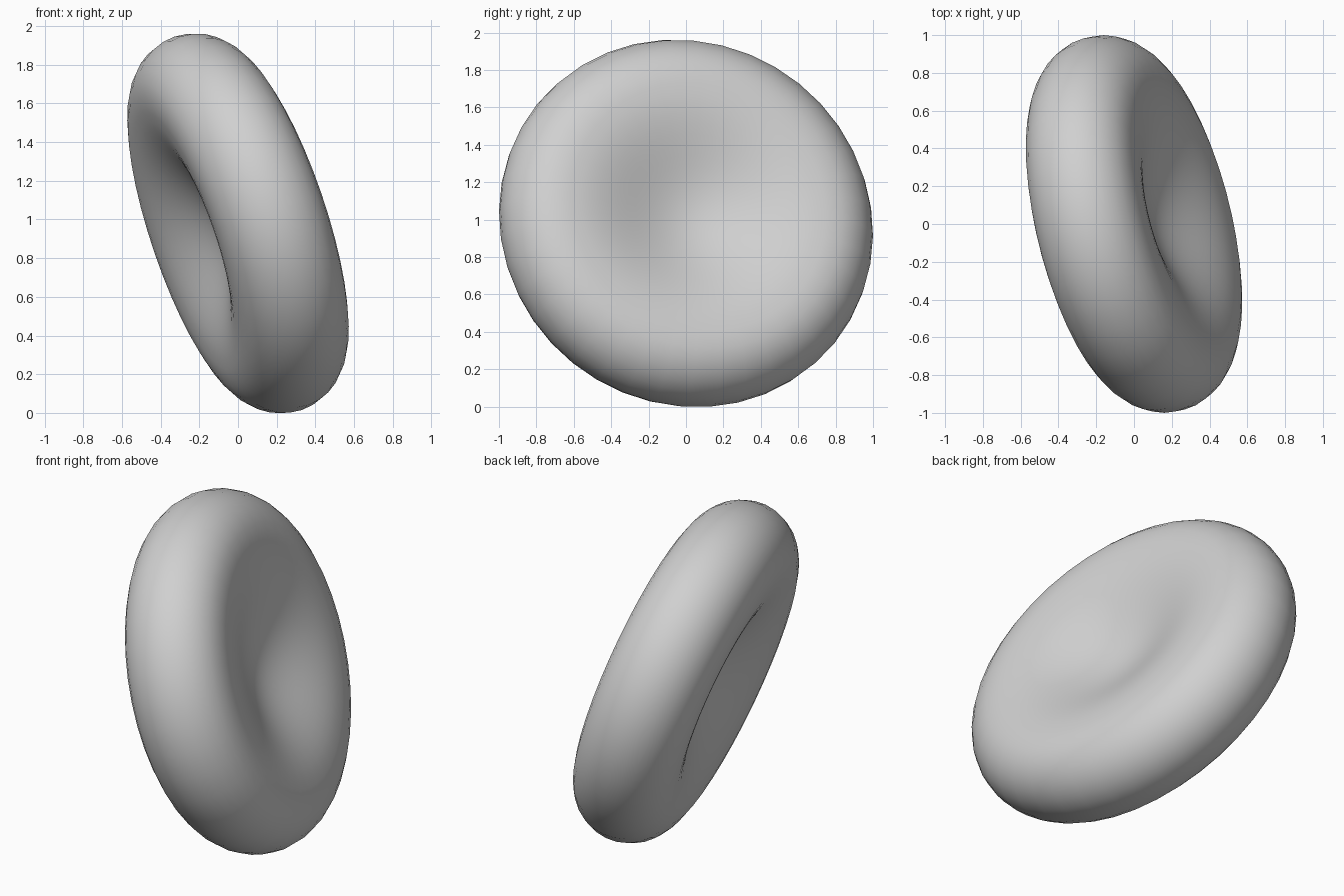
import bpy
import bmesh
import math
from mathutils import Vector

if "Cube" in bpy.data.objects:
    bpy.data.objects.remove(bpy.data.objects["Cube"])

RING = 0.733     # radius of the thickest ring
TUBE = 0.287     # half thickness at that ring
DIMPLE = 0.70    # radius where the dimples begin
STEPS = 40       # sides around the disc
AXIS = Vector((0.92, 0.233, 0.313)).normalized()


def dimple(centre, flat):
    """Half profile of one dimple, from the middle to the rim."""
    points = []
    for i in range(14):
        r = DIMPLE * i / 13
        t = max((r - flat) / (DIMPLE - flat), 0.0)
        points.append((r, centre + (TUBE - centre) * (1 - math.cos(math.pi * t)) / 2))
    return points


# Half profile: shallow upper dimple, round rim, slightly deeper lower dimple
upper = dimple(0.115, 0.0)
rim = [(RING + TUBE * math.sin(a), TUBE * math.cos(a))
       for a in (math.pi * i / 14 for i in range(15))]
lower = [(r, -h) for r, h in reversed(dimple(0.105, 0.02))]
profile = upper + rim + lower

# Revolve the profile into a biconcave disc
bm = bmesh.new()
verts = [bm.verts.new((r, 0, h)) for r, h in profile]
edges = [bm.edges.new(pair) for pair in zip(verts, verts[1:])]
bmesh.ops.spin(bm, geom=verts + edges, cent=(0, 0, 0), axis=(0, 0, 1),
               angle=math.tau, steps=STEPS, use_merge=True)
bmesh.ops.remove_doubles(bm, verts=bm.verts[:], dist=1e-4)
bmesh.ops.recalc_face_normals(bm, faces=bm.faces[:])

# Tilt the disc and stand it on the ground
tilt = Vector((0, 0, 1)).rotation_difference(AXIS).to_matrix()
bmesh.ops.rotate(bm, verts=bm.verts[:], cent=(0, 0, 0), matrix=tilt)
low = min(v.co.z for v in bm.verts)
bmesh.ops.translate(bm, verts=bm.verts[:], vec=(0, 0, -low))
for face in bm.faces:
    face.smooth = True

mesh = bpy.data.meshes.new("biconcave_disc")
bm.to_mesh(mesh)
bm.free()
disc = bpy.data.objects.new("biconcave_disc", mesh)
bpy.context.collection.objects.link(disc)

# Plain light grey
grey = bpy.data.materials.new("light grey")
grey.diffuse_color = (0.63, 0.63, 0.63, 1)
grey.use_nodes = True
grey.node_tree.nodes["Principled BSDF"].inputs["Base Color"].default_value = grey.diffuse_color
mesh.materials.append(grey)
